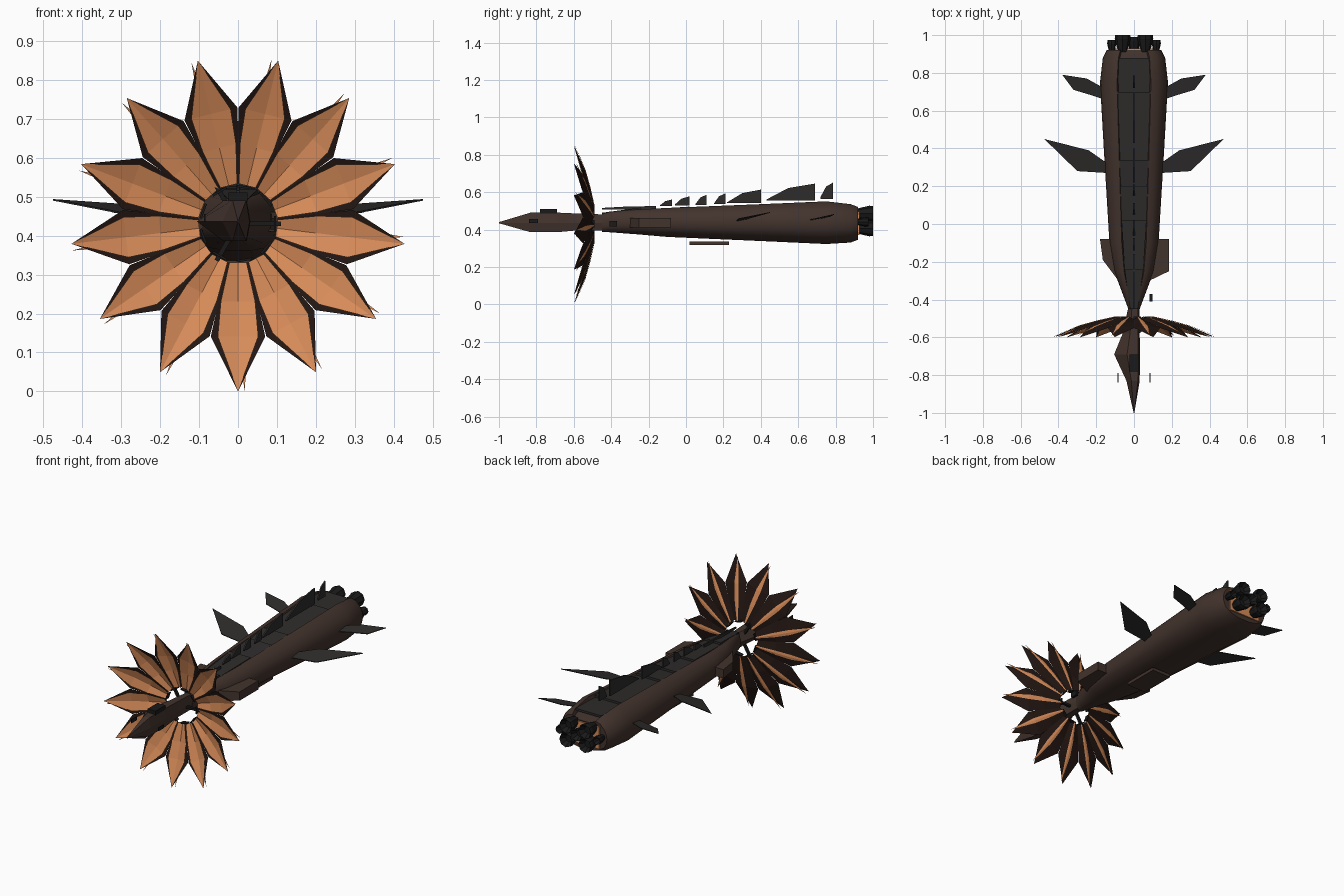
import bpy, bmesh, math
from mathutils import Vector

if "Cube" in bpy.data.objects:
    bpy.data.objects.remove(bpy.data.objects["Cube"])


def material(name, rgb):
    m = bpy.data.materials.new(name)
    m.diffuse_color = (*rgb, 1)
    m.use_nodes = True
    m.node_tree.nodes["Principled BSDF"].inputs["Base Color"].default_value = m.diffuse_color
    return m


BROWN = material("brown_hull", (0.055, 0.033, 0.026))
ORANGE = material("orange", (0.68, 0.26, 0.1))
SHADE = material("dark_brown", (0.016, 0.008, 0.006))
GREY = material("dark_grey", (0.027, 0.025, 0.024))
BLACK = material("black", (0.01, 0.01, 0.01))
CZ = 0.435


def mesh_object(name, verts, faces, mat, smooth=False):
    me = bpy.data.meshes.new(name)
    me.from_pydata([tuple(v) for v in verts], [], faces)
    bm = bmesh.new()
    bm.from_mesh(me)
    bmesh.ops.recalc_face_normals(bm, faces=bm.faces)
    bm.to_mesh(me)
    bm.free()
    ob = bpy.data.objects.new(name, me)
    bpy.context.collection.objects.link(ob)
    me.materials.append(mat)
    if smooth:
        bpy.ops.object.select_all(action='DESELECT')
        bpy.context.view_layer.objects.active = ob
        ob.select_set(True)
        bpy.ops.object.shade_smooth_by_angle(angle=math.radians(40))
    return ob


def loft(name, rings, mat, smooth=False):
    n = len(rings[0])
    verts = [v for r in rings for v in r]
    faces = [(k * n + i, k * n + (i + 1) % n, (k + 1) * n + (i + 1) % n, (k + 1) * n + i)
             for k in range(len(rings) - 1) for i in range(n)]
    faces += [tuple(range(n)), tuple(range(len(verts) - n, len(verts)))]
    return mesh_object(name, verts, faces, mat, smooth)


def prism(name, pts, offset, mat):
    # flat outline thickened along an offset vector
    off = Vector(offset)
    return loft(name, [[Vector(p) - off / 2 for p in pts], [Vector(p) + off / 2 for p in pts]], mat)


def box(name, x, y, z, mat):
    return prism(name, [(a, b, sum(z) / 2) for a, b in
                        ((x[0], y[0]), (x[1], y[0]), (x[1], y[1]), (x[0], y[1]))],
                 (0, 0, z[1] - z[0]), mat)


# Main hull: lofted section with a dorsal channel
half = [(0.45, 0.78), (0.5, 1), (0.7, 0.9), (0.88, 0.6), (0.97, 0.3), (1, 0),
        (0.97, -0.3), (0.88, -0.6), (0.6, -0.88), (0.25, -1)]
section = half + [(-x, z) for x, z in reversed(half)]
stations = [(-0.45, 0.03, 0.39, 0.49), (-0.41, 0.045, 0.39, 0.5), (-0.25, 0.105, 0.378, 0.512),
            (-0.1, 0.13, 0.365, 0.52), (0.4, 0.16, 0.343, 0.54), (0.75, 0.18, 0.327, 0.555),
            (0.88, 0.165, 0.335, 0.54), (0.92, 0.145, 0.35, 0.525)]
loft("hull", [[(x * w, y, (a + b) / 2 + z * (b - a) / 2) for x, z in section]
              for y, w, a, b in stations], BROWN, True)
box("stern_plate", (-0.1, 0.1), (0.915, 0.928), (0.375, 0.5), ORANGE)

# Neck and lopsided nose
nose = [(-1, 0.002, 0.002, 0.438, 0.444), (-0.83, 0.04, 0.03, 0.39, 0.495),
        (-0.69, 0.105, 0.032, 0.39, 0.495), (-0.58, 0.06, 0.03, 0.4, 0.49), (-0.44, 0.03, 0.03, 0.4, 0.485)]
loft("nose", [[(-l, y, 0.44), (-l * 0.35, y, a), (r * 0.7, y, a), (r, y, 0.44), (r * 0.7, y, b), (-l * 0.35, y, b)]
              for y, l, r, a, b in nose], BROWN)
box("canopy", (-0.025, 0.025), (-0.78, -0.69), (0.49, 0.515), BLACK)
for s in (-1, 1):
    box("nose_pin", (s * 0.085 - 0.002, s * 0.085 + 0.002), (-0.84, -0.79), (0.44, 0.46), BLACK)

# Dorsal deck: overlapping dark plates in the channel
deck = [(-0.45, 0.02, 0.494), (-0.24, 0.05, 0.51), (0.02, 0.066, 0.515), (0.2, 0.072, 0.52),
        (0.34, 0.077, 0.526), (0.7, 0.087, 0.535), (0.88, 0.08, 0.53)]
for (y0, w0, z0), (y1, w1, z1) in zip(deck, deck[1:]):
    prism("deck_plate", [(-w0, y0, z0 - 0.006), (w0, y0, z0 - 0.006), (w1, y1, z1 + 0.006),
                         (-w1, y1, z1 + 0.006)], (0, 0, 0.012), GREY)

# Saw-tooth dorsal fins hovering over the deck: y0, y1, base, front height, back height
for y0, y1, zb, zf, zt in [(-0.45, -0.16, 0.512, 0.52, 0.53), (-0.14, -0.075, 0.53, 0.533, 0.565),
                           (-0.06, 0.02, 0.534, 0.538, 0.582), (0.05, 0.11, 0.535, 0.54, 0.59),
                           (0.15, 0.21, 0.54, 0.545, 0.597), (0.22, 0.4, 0.545, 0.55, 0.618),
                           (0.43, 0.69, 0.56, 0.565, 0.65), (0.72, 0.785, 0.568, 0.58, 0.655)]:
    ym = y0 + 0.45 * (y1 - y0)
    prism("dorsal_fin", [(0, y0, zb), (0, y1, zb), (0, y1, zt), (0, ym, zf + 0.72 * (zt - zf)), (0, y0, zf)],
          (0.008, 0, 0), GREY)

# Swept wings, two per side
wings = {"main_wing": [(0.14, 0.27, 0.45), (0.3, 0.28, 0.462), (0.475, 0.45, 0.496), (0.24, 0.39, 0.48), (0.14, 0.32, 0.46)],
         "rear_wing": [(0.16, 0.66, 0.455), (0.22, 0.68, 0.46), (0.32, 0.71, 0.465), (0.38, 0.79, 0.485),
                       (0.25, 0.77, 0.475), (0.16, 0.72, 0.465)]}
for name, pts in wings.items():
    for s in (-1, 1):
        prism(name, [(s * x, y, z) for x, y, z in pts], (0, 0, 0.004), GREY)

# Uneven forward side fins
prism("right_fin", [(0.06, -0.31, 0.44), (0.185, -0.25, 0.44), (0.185, -0.08, 0.44), (0.11, -0.08, 0.44)],
      (0, 0, 0.05), BROWN)
prism("left_fin", [(-0.09, -0.29, 0.44), (-0.165, -0.19, 0.44), (-0.18, -0.08, 0.44), (-0.11, -0.08, 0.44)],
      (0, 0, 0.05), BROWN)
box("side_pod", (0.083, 0.097), (-0.41, -0.37), (0.42, 0.45), BLACK)
box("belly_panel", (-0.06, 0.06), (0.02, 0.23), (0.322, 0.34), BROWN)

# Petal ring: creased orange petals over a wider layer of darker ones
def petal(name, ang, widths, back, ridge, mat):
    radial = [(0.1, -0.51), (0.2, -0.532), (0.29, -0.557)]
    rad, tan = Vector((math.sin(ang), 0, -math.cos(ang))), Vector((math.cos(ang), 0, math.sin(ang)))
    v = []
    for (r, y), w in zip(radial, widths):
        mid = rad * r + Vector((0, y + back, CZ))
        v += [mid - tan * w, mid + Vector((0, ridge, 0)), mid + tan * w]
    v.append(rad * 0.431 + Vector((0, -0.6 + back * 0.4, CZ)))
    f = [(0, 1, 4, 3), (1, 2, 5, 4), (3, 4, 7, 6), (4, 5, 8, 7), (6, 7, 9), (7, 8, 9)]
    mesh_object(name, v, f, mat)


for i in range(13):
    a = i * math.tau / 13
    petal("petal", a, (0.022, 0.044, 0.052), 0, 0.012, ORANGE)
    petal("petal_back", a, (0.025, 0.05, 0.07), 0.006, 0.012, SHADE)
    # orange streak down the back of each petal
    petal("petal_streak", a + 0.04, (0.004, 0.012, 0.014), 0.019, 0.002, ORANGE)

# Hub slats and struts around the ring's opening
for i in range(9):
    a = i * math.tau / 9
    c, s = math.cos(a), math.sin(a)
    prism("hub_slat", [(c * 0.095 + k * s * 0.02, y, CZ + s * 0.095 - k * c * 0.02)
                       for k, y in ((-1, -0.515), (1, -0.515), (1, -0.49), (-1, -0.49))],
          (c * 0.006, 0, s * 0.006), BLACK)
    if i % 3 == 0:
        prism("hub_strut", [(c * 0.02, -0.51, CZ + s * 0.02), (c * 0.11, -0.51, CZ + s * 0.11),
                            (c * 0.11, -0.495, CZ + s * 0.11), (c * 0.02, -0.495, CZ + s * 0.02)],
              (s * 0.012, 0, -c * 0.012), BLACK)

# Engine nozzles: a clustered five and one small one each side
for x, z, r, y1 in [(s * 0.06, 0.45 + k * 0.04, 0.042, 1.0) for s in (-1, 1) for k in (-1, 1)] + \
                   [(s * 0.118, 0.445, 0.024, 0.975) for s in (-1, 1)] + [(0, 0.45, 0.035, 0.99)]:
    loft("nozzle", [[(x + q * r * math.cos(t * math.pi / 4), y, z + q * r * math.sin(t * math.pi / 4))
                     for t in range(8)] for q, y in ((0.6, 0.91), (1, y1 - 0.02), (0.95, y1), (0.5, y1 - 0.03))], BLACK)

# Rest the lowest petal tip on the ground
low = min(v.co.z for o in bpy.data.objects if o.type == 'MESH' for v in o.data.vertices)
for o in bpy.data.objects:
    o.location.z -= low
